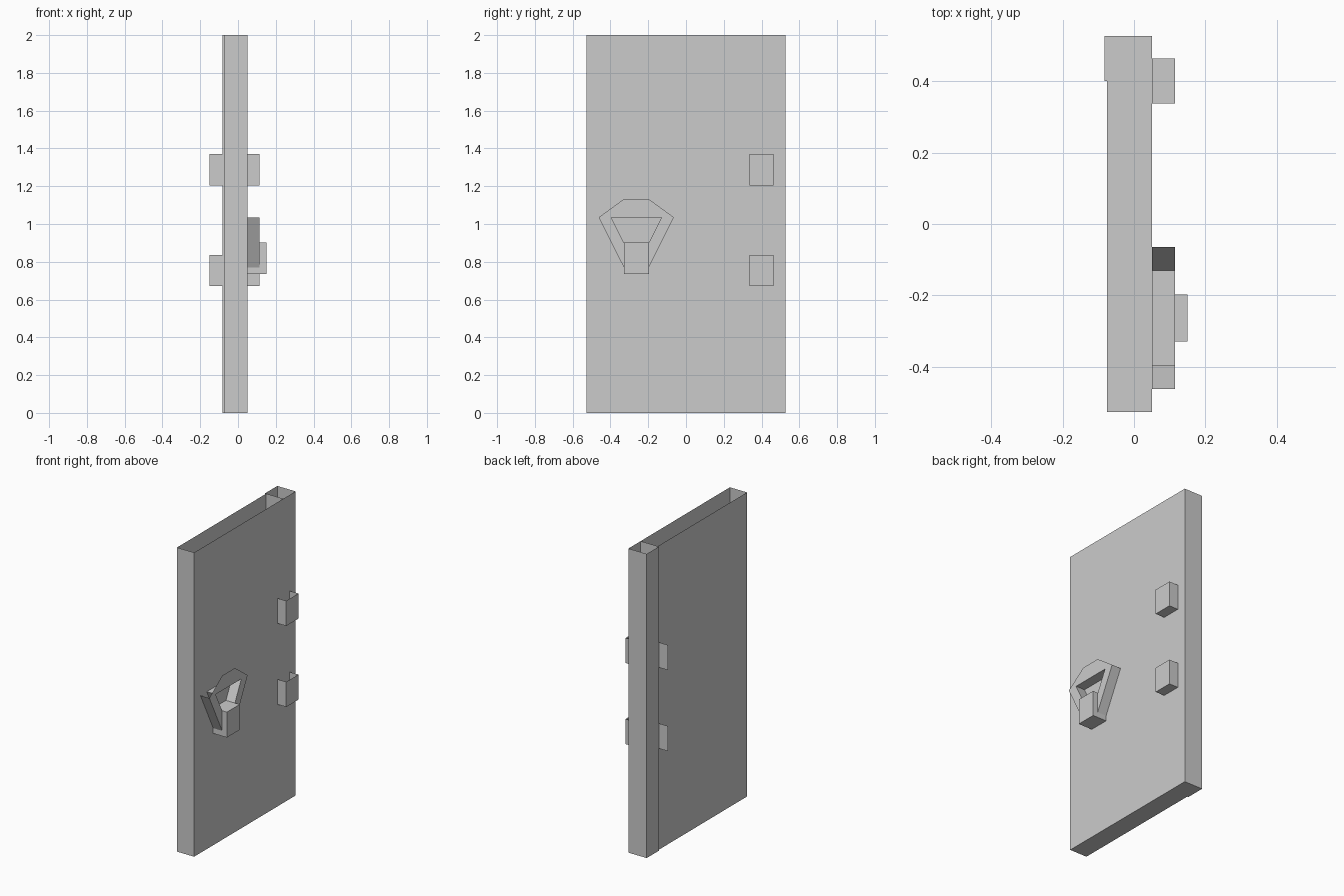
import bpy

cube = bpy.data.objects.get("Cube")
if cube:
    bpy.data.objects.remove(cube, do_unlink=True)

grey = bpy.data.materials.new("light_grey")
grey.use_nodes = True
colour = (0.6, 0.6, 0.6, 1)
grey.diffuse_color = colour
grey.node_tree.nodes["Principled BSDF"].inputs["Base Color"].default_value = colour


def shell(name, profile, x0, x1, walls, back=False):
    """Extrude a counterclockwise (y, z) profile along x, keeping only the listed side walls."""
    n = len(profile)
    verts = [(x, y, z) for x in (x0, x1) for y, z in profile]
    faces = [(i, (i + 1) % n, (i + 1) % n + n, i + n) for i in walls]
    if n > 2:
        faces.append(tuple(range(n, 2 * n)))
        if back:
            faces.append(tuple(reversed(range(n))))
    mesh = bpy.data.meshes.new(name)
    mesh.from_pydata(verts, [], faces)
    mesh.materials.append(grey)
    obj = bpy.data.objects.new(name, mesh)
    bpy.context.collection.objects.link(obj)
    return obj


def rect(y0, y1, z0, z1):
    return [(y0, z0), (y1, z0), (y1, z1), (y0, z1)]


# Side walls of a rectangle
BOTTOM, REAR, TOP, FRONT = range(4)
FACE = 0.05      # x of the door's outer face
KNOB = 0.115     # x of the raised fittings
POST_Y = 0.4

# Hollow door leaf and hinge post, both open at the top
shell("door_leaf", rect(-0.527, POST_Y, 0, 2), -0.075, FACE, (BOTTOM, FRONT), back=True)
shell("hinge_post", rect(POST_Y, 0.527, 0, 2), -0.083, FACE, (BOTTOM, REAR, FRONT), back=True)

# Hinges: an open-topped block outside, a thin leaf inside
for label, z0, z1 in (("lower", 0.672, 0.837), ("upper", 1.205, 1.37)):
    shell(label + "_hinge_block", rect(0.337, 0.463, z0, z1), FACE, KNOB, (BOTTOM, REAR, FRONT))
    shell(label + "_hinge_leaf", [(POST_Y, z0), (POST_Y, z1)], -0.15, -0.083, (0,))

# Handle: solid block, two leaning arms and an open-topped cap
MID, HALF = -0.263, 0.066
RIM_Z, OUT, IN = 1.035, 0.199, 0.133
shell("handle_block", rect(MID - HALF, MID + HALF, 0.735, 0.902), FACE, 0.15,
      (BOTTOM, REAR, TOP, FRONT))

arm = [(OUT, RIM_Z), (IN, RIM_Z), (HALF, 0.9), (HALF, 0.77)]
for label, side in (("front", -1), ("rear", 1)):
    profile = [(MID + side * y, z) for y, z in arm]
    walls = (1, 3)
    if side < 0:
        profile.reverse()
    # Reversing the profile keeps the two long walls at the same indices
    shell(label + "_handle_arm", profile, FACE, KNOB, walls)

cap = [(-OUT, RIM_Z), (-IN, RIM_Z), (IN, RIM_Z), (OUT, RIM_Z), (HALF, 1.132), (-HALF, 1.132)]
shell("handle_cap", [(MID + y, z) for y, z in cap], FACE, KNOB, (1,))
